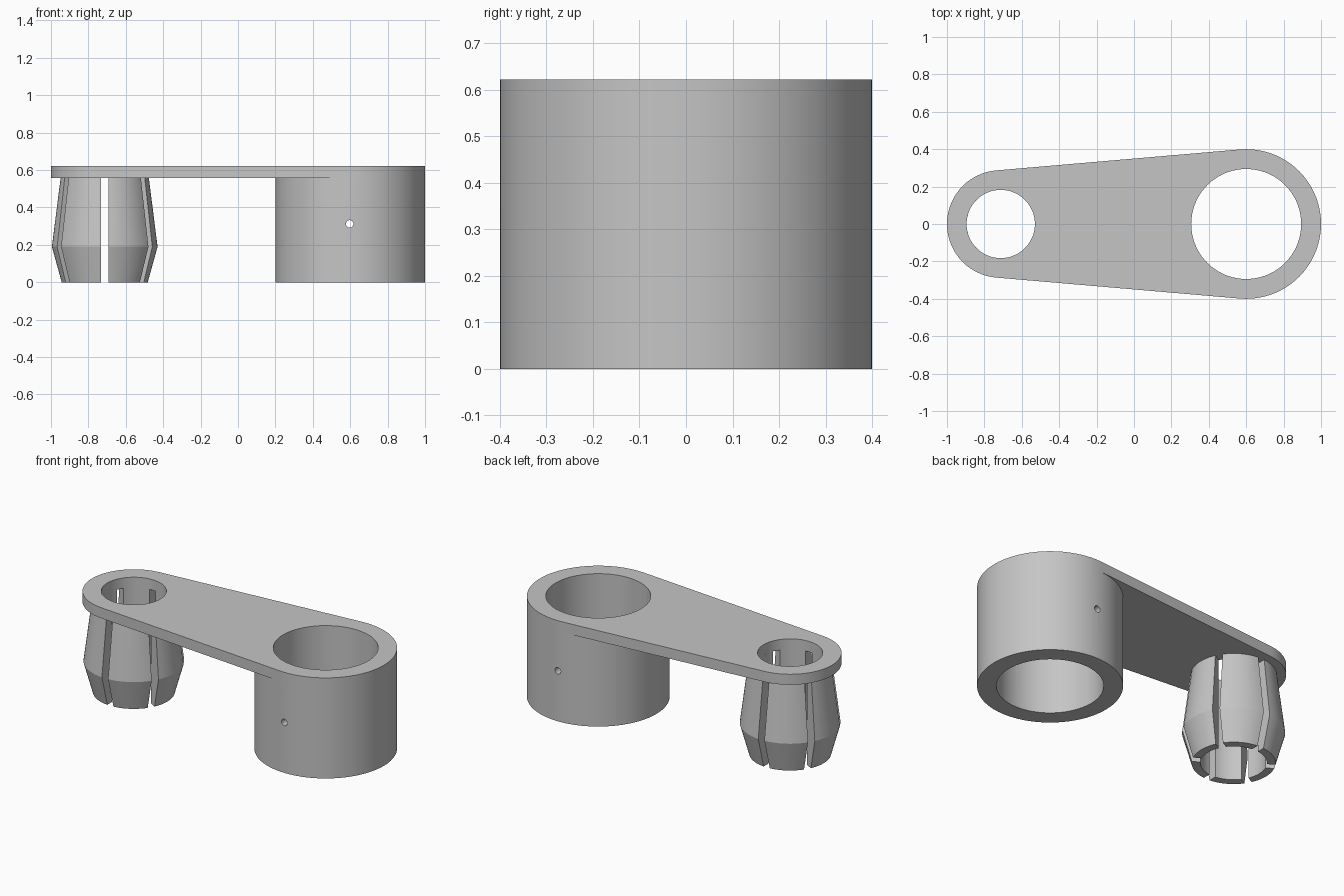
import bpy
import bmesh
from math import radians, sin, cos, asin

if "Cube" in bpy.data.objects:
    bpy.data.objects.remove(bpy.data.objects["Cube"])

CLIP_X, CLIP_R, CLIP_HOLE = -0.7125, 0.2875, 0.1825
BARREL_X, BARREL_R, BORE = 0.6, 0.4, 0.294
UNDER, TOP, WAIST = 0.557, 0.622, 0.19
TANGENT = 95  # angle where the arm's straight sides meet both arcs

grey = bpy.data.materials.new("satin grey")
grey.use_nodes = True
colour = (0.56, 0.56, 0.56, 1)
grey.diffuse_color = colour
grey.node_tree.nodes["Principled BSDF"].inputs["Base Color"].default_value = colour


def arc(x, r, start=0, end=355, step=5):
    return [(x + r * cos(radians(a)), r * sin(radians(a)))
            for a in range(start, end + (1 if step > 0 else -1), step)]


def loop_edges(bm, points, z):
    verts = [bm.verts.new((x, y, z)) for x, y in points]
    return [bm.edges.new((v, verts[i - 1])) for i, v in enumerate(verts)]


def cap(bm, loops, z):
    edges = [e for pts in loops for e in loop_edges(bm, pts, z)]
    bmesh.ops.triangle_fill(bm, edges=edges, use_beauty=True, normal=(0, 0, 1))


def wall(bm, points, z0, z1):
    low = [bm.verts.new((x, y, z0)) for x, y in points]
    high = [bm.verts.new((x, y, z1)) for x, y in points]
    for i in range(len(points)):
        bm.faces.new((low[i - 1], low[i], high[i], high[i - 1]))


def finish(bm, name):
    bmesh.ops.remove_doubles(bm, verts=bm.verts[:], dist=0.0001)
    bmesh.ops.recalc_face_normals(bm, faces=bm.faces[:])
    mesh = bpy.data.meshes.new(name)
    bm.to_mesh(mesh)
    bm.free()
    mesh.materials.append(grey)
    obj = bpy.data.objects.new(name, mesh)
    bpy.context.collection.objects.link(obj)
    return obj


def activate(obj):
    bpy.ops.object.select_all(action='DESELECT')
    obj.select_set(True)
    bpy.context.view_layer.objects.active = obj


# Arm plate and barrel as one closed body
clip_end = arc(CLIP_X, CLIP_R, TANGENT, 360 - TANGENT)
outline = clip_end + arc(BARREL_X, BARREL_R, -TANGENT, TANGENT)
underside = clip_end + arc(BARREL_X, BARREL_R, 360 - TANGENT, TANGENT, -5)
clip_hole = arc(CLIP_X, CLIP_HOLE)
bore = arc(BARREL_X, BORE)
barrel = arc(BARREL_X, BARREL_R)

bm = bmesh.new()
cap(bm, [outline, clip_hole, bore], TOP)
cap(bm, [underside, clip_hole], UNDER)
cap(bm, [barrel, bore], 0)
wall(bm, outline, UNDER, TOP)
wall(bm, clip_hole, UNDER, TOP)
wall(bm, barrel, 0, UNDER)
wall(bm, bore, 0, TOP)
body = finish(bm, "arm_and_barrel")

# Pin hole through both sides of the barrel
bpy.ops.mesh.primitive_cylinder_add(vertices=24, radius=0.02, depth=1,
                                    location=(BARREL_X - 0.003, 0, 0.312),
                                    rotation=(radians(90), 0, 0))
cutter = bpy.context.object
cutter.name = "pin_hole_cutter"
cutter.hide_render = True
cutter.data.materials.append(grey)
cut = body.modifiers.new("pin_hole", 'BOOLEAN')
cut.operation = 'DIFFERENCE'
cut.solver = 'EXACT'
cut.object = cutter
activate(body)
bpy.ops.object.modifier_apply(modifier=cut.name)
bpy.data.objects.remove(cutter)

# Six spring fingers, separated by slots of constant width
SECTION = [(CLIP_HOLE, 0), (0.23, 0), (0.2825, WAIST), (0.236, UNDER), (CLIP_HOLE, UNDER)]
SLOT_HALF, STEPS = 0.021, 10


def finger(name, centre):
    bm = bmesh.new()
    rings = []
    for s in range(STEPS + 1):
        t = 2 * s / STEPS - 1
        ring = []
        for r, z in SECTION:
            a = radians(centre) + t * (radians(30) - asin(SLOT_HALF / r))
            ring.append(bm.verts.new((CLIP_X + r * cos(a), r * sin(a), z)))
        rings.append(ring)
    for a, b in zip(rings, rings[1:]):
        for i in range(len(SECTION)):
            bm.faces.new((a[i - 1], a[i], b[i], b[i - 1]))
    bm.faces.new(rings[0])
    bm.faces.new(rings[-1])
    return finish(bm, name)


parts = [body] + [finger(f"clip_finger_{i + 1}", i * 60) for i in range(6)]

for part in parts:
    activate(part)
    bpy.ops.object.shade_smooth_by_angle(angle=radians(15))
